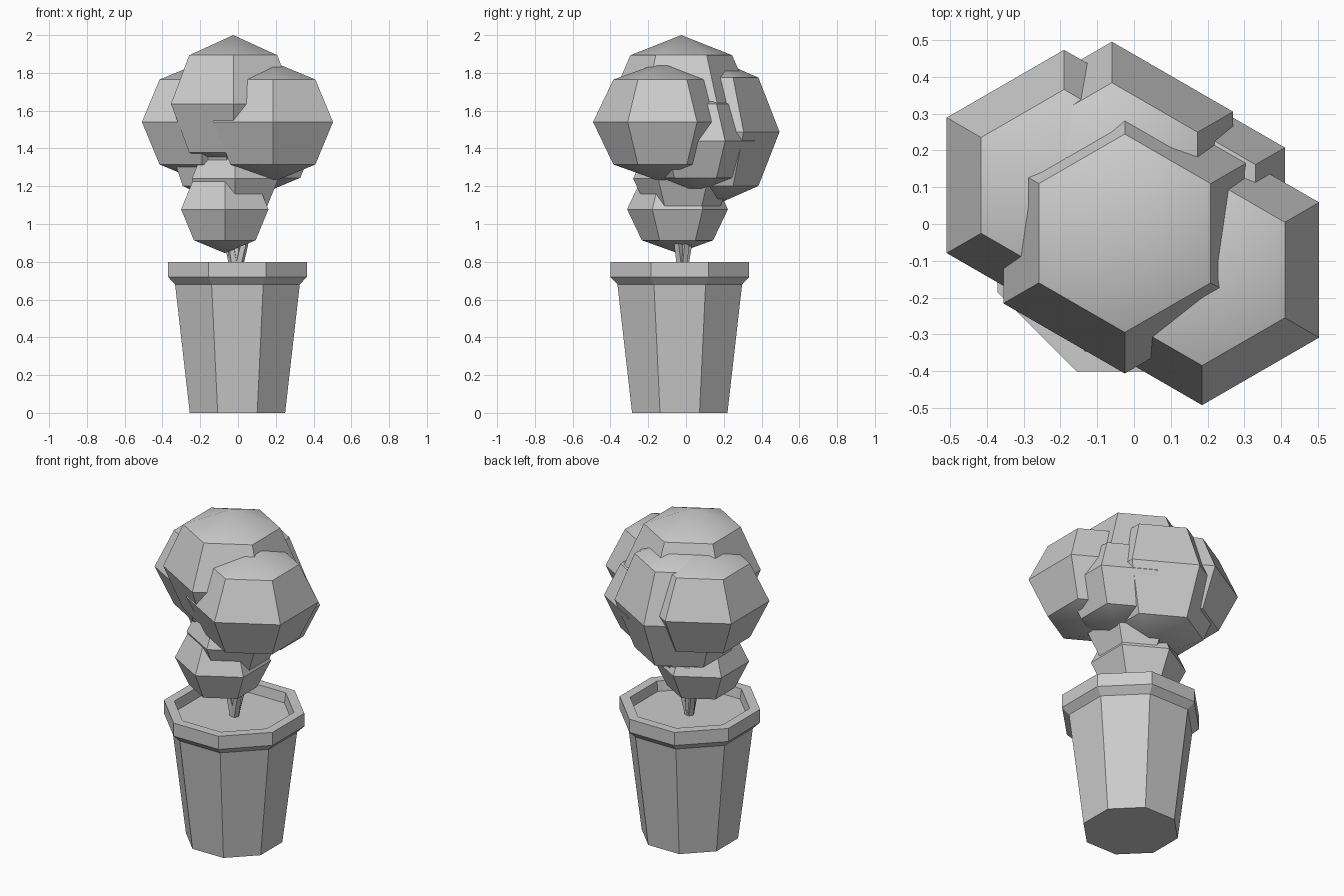
import bpy, bmesh
from math import pi, cos, sin
from mathutils import Vector

if "Cube" in bpy.data.objects:
    bpy.data.objects.remove(bpy.data.objects["Cube"])


def lathe(name, profile, sides, centre, turn):
    """Revolve (radius, z) points about a vertical axis; radius 0 makes a pole."""
    bm = bmesh.new()
    rings = []
    for r, z in profile:
        count = 1 if r == 0 else sides
        rings.append([bm.verts.new((centre[0] + r * cos(turn + 2 * pi * i / sides),
                                    centre[1] + r * sin(turn + 2 * pi * i / sides),
                                    centre[2] + z)) for i in range(count)])
    for a, b in zip(rings, rings[1:]):
        for i in range(sides):
            j = (i + 1) % sides
            quad = [a[i % len(a)], a[j % len(a)], b[j % len(b)], b[i % len(b)]]
            bm.faces.new(list(dict.fromkeys(quad)))
    return finish(name, bm)


def finish(name, bm):
    bmesh.ops.recalc_face_normals(bm, faces=bm.faces)
    mesh = bpy.data.meshes.new(name)
    bm.to_mesh(mesh)
    bm.free()
    obj = bpy.data.objects.new(name, mesh)
    bpy.context.collection.objects.link(obj)
    return obj


# Octagonal pot with rim and soil (profile uses flat-to-flat half widths)
flat = cos(pi / 8)
pot_profile = [(0, 0), (.2525, 0), (.33, .68), (.3675, .72), (.3675, .80),
               (.313, .80), (.305, .74), (0, .74)]
lathe("pot_with_soil", [(r / flat, z) for r, z in pot_profile], 8,
      (-.003, -.033, 0), pi / 8)

# Foliage clumps: centre, horizontal radius, vertical radius
clumps = {
    "top_foliage": ((-.025, -.025, 1.636), .381, .364),
    "right_front_foliage": ((.185, -.125, 1.54), .367, .318),
    "left_foliage": ((-.19, .105, 1.54), .368, .318),
    "back_foliage": ((-.06, .115, 1.488), .38, .405),
    "right_back_foliage": ((.137, .05, 1.44), .315, .276),
    "middle_foliage": ((-.015, -.015, 1.24), .265, .23),
    "low_foliage": ((-.07, -.045, 1.078), .267, .232),
}
for name, (centre, r, h) in clumps.items():
    profile = [(0, -h)] + [(r * cos(a * pi / 4), h * sin(a * pi / 4))
                           for a in (-1, 0, 1)] + [(0, h)]
    obj = lathe(name, profile, 6, centre, pi / 2)
    bpy.ops.object.select_all(action='DESELECT')
    obj.select_set(True)
    bpy.context.view_layer.objects.active = obj
    bpy.ops.object.shade_smooth_by_angle(angle=pi / 6)

# Thin stems fanning from the soil into each clump
for name, (centre, r, h) in clumps.items():
    base = Vector((-.01, -.02, .72))
    axis = Vector(centre) - base
    bm = bmesh.new()
    bmesh.ops.create_cone(bm, cap_ends=True, segments=5, radius1=.024,
                          radius2=.018, depth=axis.length)
    matrix = axis.to_track_quat('Z', 'Y').to_matrix().to_4x4()
    matrix.translation = base + axis / 2
    bmesh.ops.transform(bm, matrix=matrix, verts=bm.verts)
    finish(name.replace("foliage", "stem"), bm)
